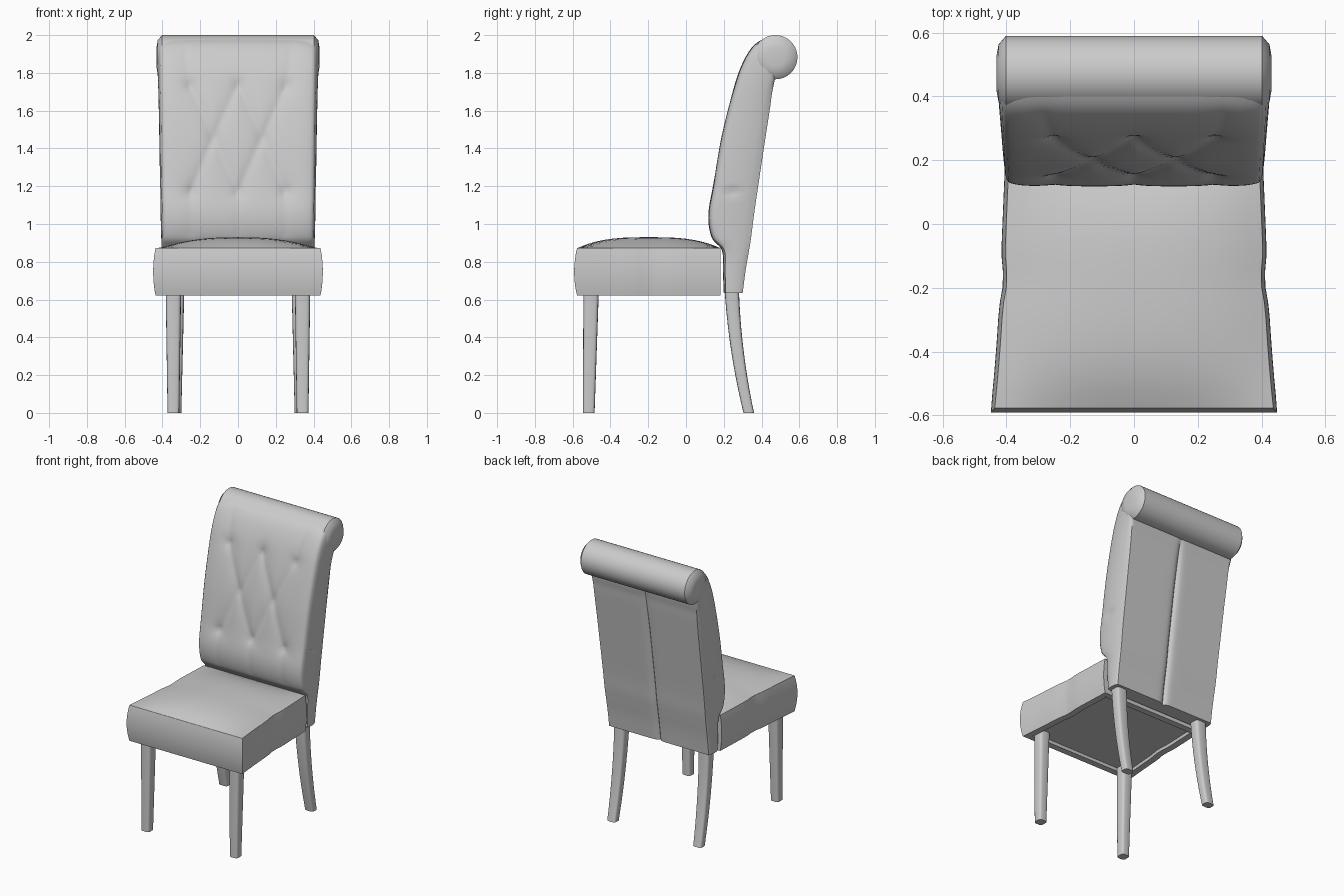
import bpy, bmesh, math
from mathutils import Vector

cube = bpy.data.objects.get("Cube")
if cube:
    bpy.data.objects.remove(cube, do_unlink=True)

GREY = (0.6, 0.6, 0.6, 1)
mat = bpy.data.materials.new("light grey")
mat.use_nodes = True
mat.diffuse_color = GREY
mat.node_tree.nodes["Principled BSDF"].inputs["Base Color"].default_value = GREY


def finish(bm, name, angle=40, bevel=0):
    """Turn a bmesh into a smooth-shaded, coloured object."""
    bmesh.ops.recalc_face_normals(bm, faces=bm.faces)
    mesh = bpy.data.meshes.new(name)
    bm.to_mesh(mesh)
    bm.free()
    mesh.materials.append(mat)
    ob = bpy.data.objects.new(name, mesh)
    bpy.context.collection.objects.link(ob)
    if bevel:
        mod = ob.modifiers.new("soft edges", "BEVEL")
        mod.width, mod.segments, mod.limit_method = bevel, 2, "ANGLE"
        mod.angle_limit = math.radians(50)
    bpy.ops.object.select_all(action="DESELECT")
    ob.select_set(True)
    bpy.context.view_layer.objects.active = ob
    bpy.ops.object.shade_smooth_by_angle(angle=math.radians(angle))
    return ob


def loft(rings):
    """Skin a list of closed rings and cap both ends."""
    bm = bmesh.new()
    rows = [[bm.verts.new(p) for p in ring] for ring in rings]
    n = len(rows[0])
    for a, b in zip(rows, rows[1:]):
        for i in range(n):
            j = (i + 1) % n
            bm.faces.new((a[i], a[j], b[j], b[i]))
    bm.faces.new(rows[0][::-1])
    bm.faces.new(rows[-1])
    return bm


def curve(points, t):
    """Smooth curve through (y, z) points, t from 0 to 1."""
    pts = [Vector(p) for p in points]
    f = t * (len(pts) - 1)
    i = min(int(f), len(pts) - 2)
    u = f - i
    a, b, c, d = (pts[min(max(k, 0), len(pts) - 1)] for k in range(i - 1, i + 3))
    return 0.5 * (2 * b + (c - a) * u + (2 * a - 5 * b + 4 * c - d) * u * u
                  + (3 * b - a - 3 * c + d) * u ** 3)


# Tufting: buttons and the pleats that join them
TOP, MID, LOW = 1.745, 1.46, 1.17
buttons = [(x, TOP) for x in (-0.255, 0, 0.255)] + [(x, MID) for x in (-0.13, 0.13)] \
    + [(x, LOW) for x in (-0.25, 0, 0.25)]
pleats = [(a, b, 0.014) for a in buttons for b in buttons
          if a[1] > b[1] and a[1] - b[1] < 0.4 and abs(a[0] - b[0]) < 0.2]
pleats += [((x, LOW), (x, 0.95), 0.006) for x in (-0.25, 0, 0.25)]
pleats += [((x, TOP), (x * 1.1, 1.92), 0.008) for x in (-0.255, 0.255)]


def tuft(x, z):
    p = Vector((x, z))
    depth = 0
    for a, b, amount in pleats:
        a, b = Vector(a), Vector(b)
        k = min(max((p - a).dot(b - a) / (b - a).length_squared, 0), 1)
        depth = max(depth, amount * math.exp(-(p - a.lerp(b, k)).length / 0.035))
    pin = max(math.exp(-(p - Vector(b)).length / 0.03) for b in buttons)
    return depth + 0.018 * pin


# Backrest: front and back profiles joined by bulging sides
FRONT = [(0.2, 0.635), (0.195, 0.75), (0.19, 0.86), (0.135, 0.93), (0.118, 1.05),
         (0.145, 1.22), (0.185, 1.45), (0.235, 1.66), (0.285, 1.82), (0.345, 1.93),
         (0.41, 1.98), (0.475, 1.998)]
BACK = [(0.3, 0.635), (0.315, 0.75), (0.332, 0.85), (0.345, 0.93), (0.36, 1.05),
        (0.385, 1.22), (0.412, 1.4), (0.432, 1.53), (0.447, 1.63), (0.455, 1.69),
        (0.465, 1.74), (0.475, 1.8)]
ROWS, COLS, SIDE = 88, 64, 10
rings = []
for r in range(ROWS + 1):
    t = r / ROWS
    f, b = curve(FRONT, t), curve(BACK, t)
    into = (b - f).normalized()
    half = 0.385 + 0.02 * t
    ring = []
    for i in range(COLS + 1):
        x = half * (2 * i / COLS - 1)
        rounding = 0.012 * abs(x / half) ** 12
        p = f + into * (tuft(x, f.y) * min(1, 4 * (1 - t)) + rounding)
        ring.append((x, p.x, p.y))

    def side(s):
        p = f.lerp(b, s)
        pucker = 0.02 * math.exp(-((p.x - 0.245) / 0.035) ** 2 - ((p.y - 1.165) / 0.012) ** 2)
        return half + (0.012 + 0.015 * t) * math.sin(math.pi * s) ** 0.6 - pucker, p

    for i in range(1, SIDE):
        w, p = side(i / SIDE)
        ring.append((w, p.x, p.y))
    for i in range(COLS + 1):
        x = half * (1 - 2 * i / COLS)
        p = b - into * 0.02 * math.exp(-abs(x) / 0.015)
        ring.append((x, p.x, p.y))
    for i in range(SIDE - 1, 0, -1):
        w, p = side(i / SIDE)
        ring.append((-w, p.x, p.y))
    rings.append(ring)
finish(loft(rings), "backrest", 50)

# Rolled top with domed ends
rings = []
for x, radius in ((-0.432, 0.05), (-0.425, 0.09), (-0.402, 0.117), (0.402, 0.117),
                  (0.425, 0.09), (0.432, 0.05)):
    rings.append([(x, 0.473 + radius * math.cos(a), 1.883 + radius * math.sin(a))
                  for a in (math.tau * k / 40 for k in range(40))])
finish(loft(rings), "top_roll", 35)

# Seat cushion: a subdivided block, tapered, crowned and recessed underneath
bm = bmesh.new()
bmesh.ops.create_cube(bm, size=2)
bmesh.ops.subdivide_edges(bm, edges=bm.edges, cuts=15, use_grid_fill=True)
under = [f for f in bm.faces if f.calc_center_median().z < -0.999]
for v in bm.verts:
    u, w, h = v.co
    bulge = 0.012 * (1 - h * h)
    waist = 0.01 * math.exp(-((w - 0.05) / 0.15) ** 2)
    x = u * (0.409 - 0.016 * w + bulge + (0.012 if w < 0 else 0) * w * w - waist)
    y = -0.197 + 0.38 * w - (0.015 * (1 - h * h) if w < -0.99 else 0)
    z = 0.747 + 0.125 * h
    if h > 0.99:
        z += 0.058 * (1 - abs(u) ** 2.5) * (1 - abs(w) ** 3)
    v.co = (x, y, z)
bmesh.ops.inset_region(bm, faces=under, thickness=0.045, depth=0)
bmesh.ops.inset_region(bm, faces=under, thickness=0.004, depth=-0.02)
finish(bm, "seat", 35, 0.012)


def leg(name, sections):
    """Round-cornered square leg through (x, y, z, half width, half depth)."""
    rings = []
    for x, y, z, a, b in sections:
        ring = []
        for k in range(24):
            c, s = math.cos(math.tau * k / 24), math.sin(math.tau * k / 24)
            ring.append((x + a * math.copysign(abs(c) ** 0.5, c),
                         y + b * math.copysign(abs(s) ** 0.5, s), z))
        rings.append(ring)
    finish(loft(rings), name, 50)


# Legs: straight tapered in front, raked and curved behind
for sign, label in ((1, "left"), (-1, "right")):
    leg("front_leg_" + label, [(sign * 0.342, -0.502, 0.66, 0.041, 0.041),
                               (sign * 0.342, -0.515, 0, 0.031, 0.031)])
    rear = []
    for k in range(11):
        t = k / 10
        rear.append((sign * (0.327 + 0.006 * t), 0.242 + 0.03 * t + 0.06 * t * t,
                     0.66 * (1 - t), 0.043 - 0.01 * t, 0.038 - 0.01 * t))
    leg("rear_leg_" + label, rear)
